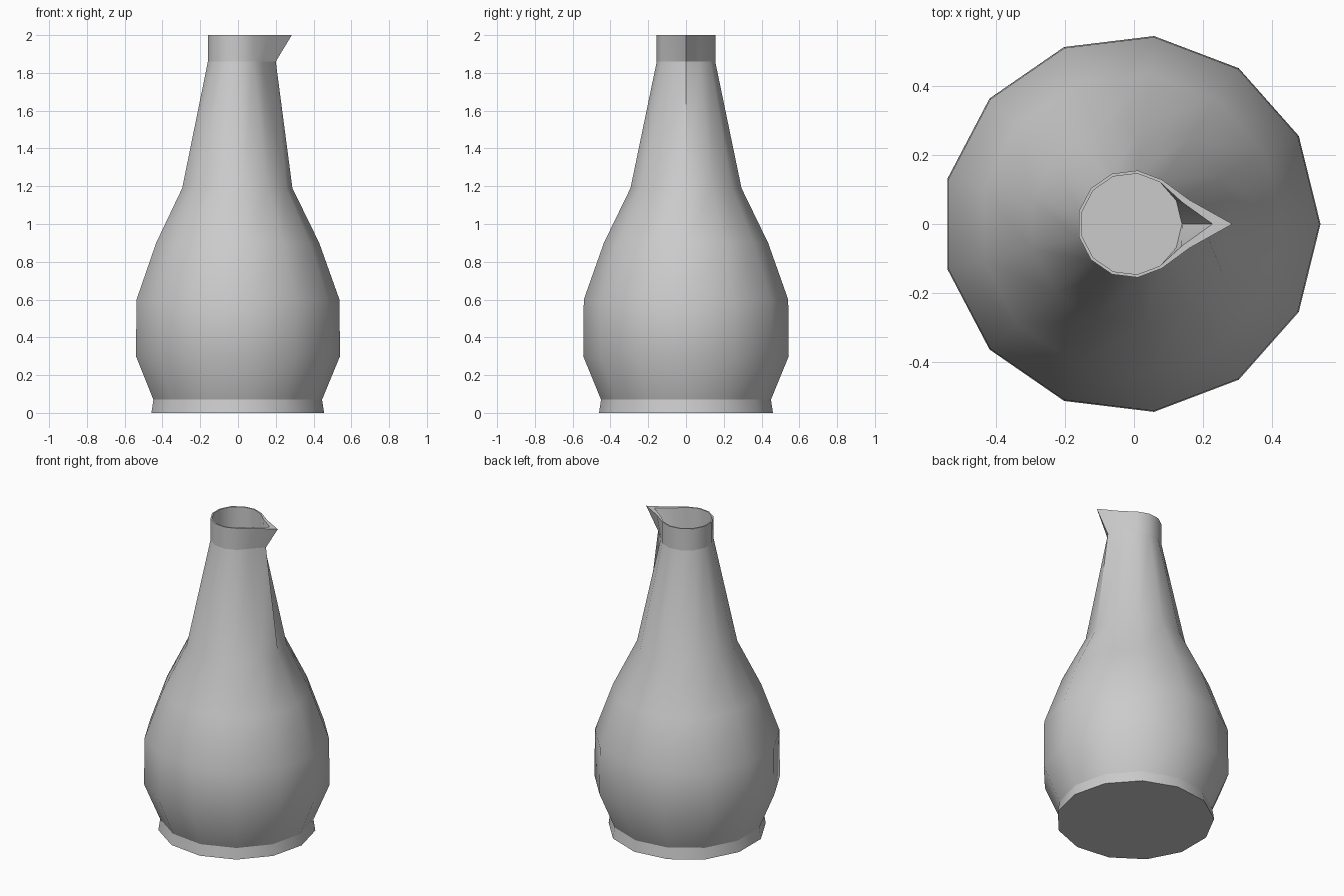
import bpy, bmesh, math

if "Cube" in bpy.data.objects:
    bpy.data.objects.remove(bpy.data.objects["Cube"])

SIDES = 13
SHIFT = -0.008  # keeps the odd-sided body centred

# outer profile (radius, height), then the inner mouth
PROFILE = [(0.464, 0.0), (0.453, 0.07), (0.548, 0.30), (0.545, 0.60),
           (0.438, 0.90), (0.296, 1.19), (0.156, 1.86), (0.156, 2.0),
           (0.147, 2.0), (0.147, 1.86)]
NECK, RIM, INNER = 6, 7, 8
SHARP_HEIGHTS = (0.07, 1.86)

bm = bmesh.new()


def ring(radius, z):
    return [bm.verts.new((radius * math.cos(math.tau * i / SIDES) + SHIFT,
                          radius * math.sin(math.tau * i / SIDES), z))
            for i in range(SIDES)]


# body rings, walls and caps
rings = [ring(r, z) for r, z in PROFILE]
for low, high in zip(rings, rings[1:]):
    for i in range(SIDES):
        j = (i + 1) % SIDES
        bm.faces.new((low[i], low[j], high[j], high[i]))
bm.faces.new(list(reversed(rings[0])))
bm.faces.new(rings[-1])

# pouring spout: pull the tip and its neighbours outward
rings[NECK][0].co.x = 0.20
rings[RIM][0].co.x = 0.285
rings[INNER][0].co.x = 0.227
for i, s in ((1, 1), (-1, -1)):
    rings[RIM][i].co.x, rings[RIM][i].co.y = 0.160, s * 0.070
    rings[INNER][i].co.x, rings[INNER][i].co.y = 0.138, s * 0.064

mesh = bpy.data.meshes.new("carafe")
bm.to_mesh(mesh)
bm.free()
carafe = bpy.data.objects.new("carafe", mesh)
bpy.context.collection.objects.link(carafe)
bpy.context.view_layer.objects.active = carafe
carafe.select_set(True)
bpy.ops.object.shade_smooth_by_angle(angle=math.radians(40))

# crisp foot and collar edges
for edge in mesh.edges:
    a, b = (mesh.vertices[v].co.z for v in edge.vertices)
    if any(abs(a - z) < 1e-4 and abs(b - z) < 1e-4 for z in SHARP_HEIGHTS):
        edge.use_edge_sharp = True
